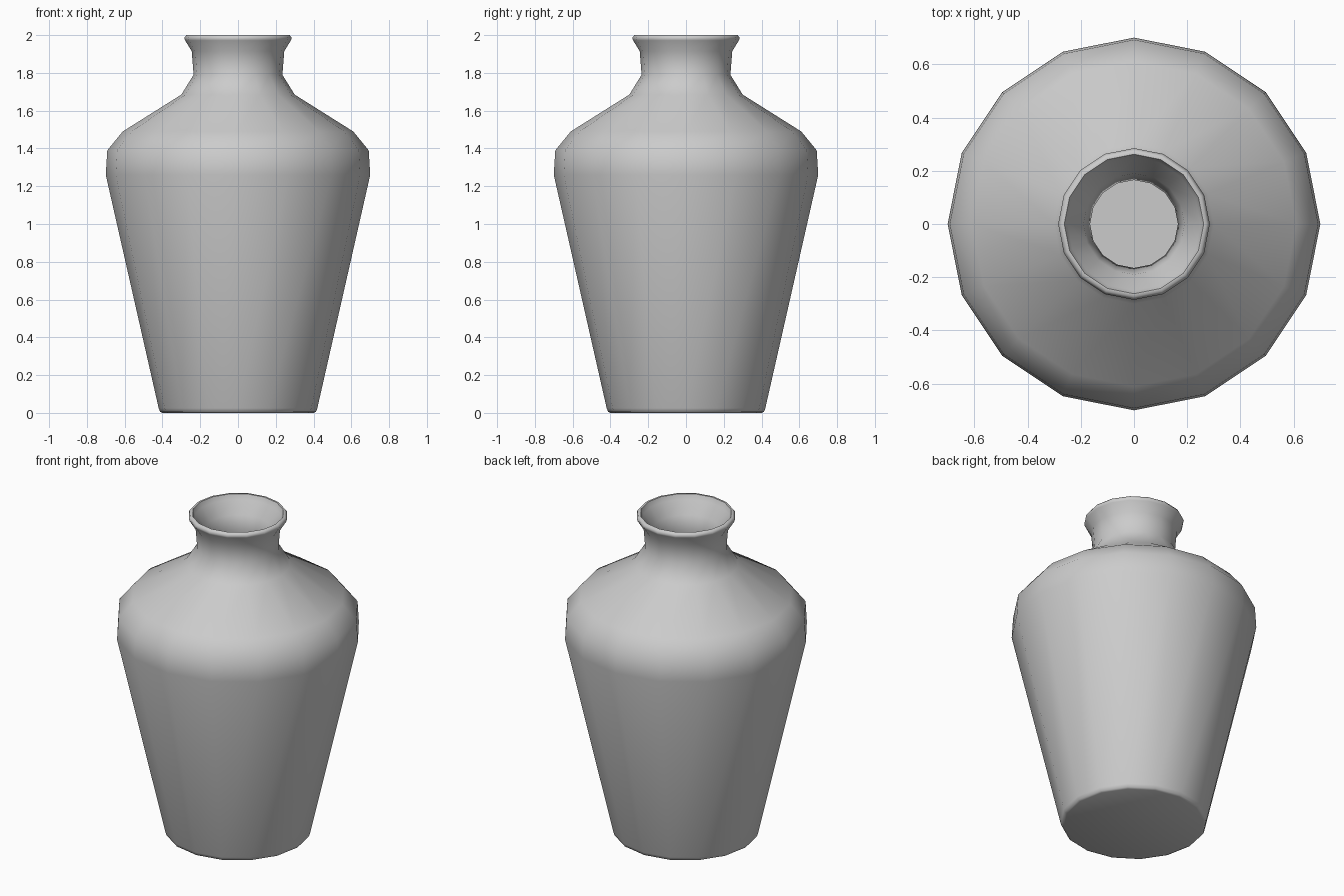
import bpy, bmesh, math

if "Cube" in bpy.data.objects:
    bpy.data.objects.remove(bpy.data.objects["Cube"])

SIDES = 16

# Vase profile (radius, z): base, outer wall, neck, lip, then inner wall to the floor
outer = [(0.40, 0.0), (0.413, 0.006), (0.42, 0.025), (0.70, 1.26), (0.692, 1.39),
         (0.61, 1.49), (0.30, 1.685), (0.235, 1.79), (0.245, 1.915), (0.28, 1.972),
         (0.285, 1.985), (0.274, 2.0)]
inner = [(0.262, 2.0), (0.25, 1.97), (0.19, 1.90), (0.165, 1.79), (0.24, 1.64),
         (0.56, 1.44), (0.63, 1.37), (0.635, 1.27), (0.36, 0.06)]

bm = bmesh.new()
rings = []
for r, z in outer + inner:
    rings.append([bm.verts.new((r * math.cos(2 * math.pi * i / SIDES),
                                r * math.sin(2 * math.pi * i / SIDES), z))
                  for i in range(SIDES)])

# Skin the rings
for a, b in zip(rings, rings[1:]):
    for i in range(SIDES):
        j = (i + 1) % SIDES
        bm.faces.new((a[i], a[j], b[j], b[i]))

# Base underside and inside floor
bm.faces.new(rings[0][::-1])
bm.faces.new(rings[-1])
bmesh.ops.recalc_face_normals(bm, faces=bm.faces[:])

mesh = bpy.data.meshes.new("vase")
bm.to_mesh(mesh)
bm.free()
vase = bpy.data.objects.new("vase", mesh)
bpy.context.collection.objects.link(vase)

# Smooth body, crisp lip and base
bpy.context.view_layer.objects.active = vase
vase.select_set(True)
bpy.ops.object.shade_smooth_by_angle(angle=math.radians(60))
